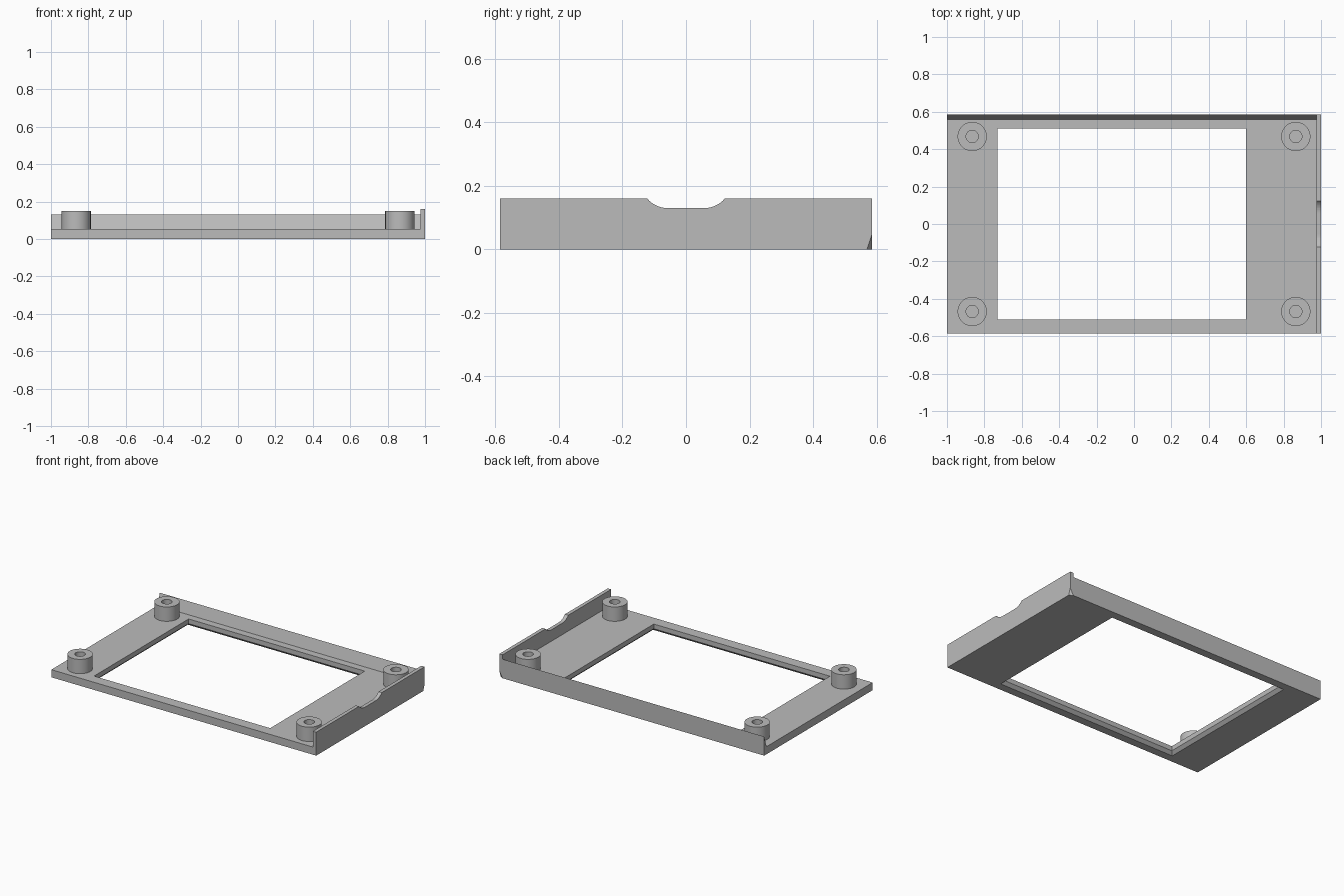
import bpy, bmesh, math
from mathutils import Vector

if "Cube" in bpy.data.objects:
    bpy.data.objects.remove(bpy.data.objects["Cube"], do_unlink=True)

grey = bpy.data.materials.new("plain grey")
grey.use_nodes = True
grey.diffuse_color = (0.5, 0.5, 0.5, 1)
grey.node_tree.nodes["Principled BSDF"].inputs["Base Color"].default_value = (0.5, 0.5, 0.5, 1)

HALF_Y, BASE, INNER_X = 0.585, 0.052, 0.975


def finish(name, bm):
    bmesh.ops.recalc_face_normals(bm, faces=bm.faces)
    mesh = bpy.data.meshes.new(name)
    bm.to_mesh(mesh)
    bm.free()
    mesh.materials.append(grey)
    ob = bpy.data.objects.new(name, mesh)
    bpy.context.collection.objects.link(ob)
    return ob


def bridge(bm, rings):
    """Join closed rings of points into one closed ring-shaped solid."""
    loops = [[bm.verts.new(p) for p in ring] for ring in rings]
    for a, b in zip(loops, loops[1:] + loops[:1]):
        for i in range(len(a)):
            j = (i + 1) % len(a)
            bm.faces.new((a[i], a[j], b[j], b[i]))


def prism(profile, x0, x1):
    """Extrude a (y, z) profile along x."""
    bm = bmesh.new()
    face = bm.faces.new([bm.verts.new((x0, y, z)) for y, z in profile])
    out = bmesh.ops.extrude_face_region(bm, geom=[face])
    moved = [v for v in out["geom"] if isinstance(v, bmesh.types.BMVert)]
    bmesh.ops.translate(bm, verts=moved, vec=(x1 - x0, 0, 0))
    return bm


# Frame plate with a window that is chamfered on the underside
def rect(x0, x1, y, z):
    return [(x0, -y, z), (x1, -y, z), (x1, y, z), (x0, y, z)]


def window(grow, z):
    return rect(-0.73 - grow, 0.60 + grow, 0.51 + grow, z)


bm = bmesh.new()
bridge(bm, [rect(-1, INNER_X, HALF_Y, 0), rect(-1, INNER_X, HALF_Y, BASE),
            window(0, BASE), window(0, 0.02), window(0.02, 0)])
finish("frame_plate", bm)

# Back lip, sloped on the inside
finish("back_lip", prism([(0.56, BASE), (HALF_Y, BASE), (HALF_Y, 0.13)], -1, INNER_X))

# Side wall with a rounded finger notch and one clipped lower corner
radius, flat, floor, top = 0.086, 0.057, 0.13, 0.16
sweep = math.acos(1 - (top - floor) / radius)
arc = [(flat + radius * math.sin(sweep * i / 8),
        floor + radius * (1 - math.cos(sweep * i / 8))) for i in range(9)]
profile = [(-HALF_Y, 0), (HALF_Y, 0), (HALF_Y, top)] + arc[::-1]
profile += [(-y, z) for y, z in arc] + [(-HALF_Y, top)]
bm = prism(profile, INNER_X, 1)
a, b, c = Vector((1, 0.57, 0)), Vector((1, HALF_Y, 0.045)), Vector((INNER_X + 0.001, HALF_Y, 0))
normal = (b - a).cross(c - a)
if normal.x < 0:
    normal.negate()
cut = bmesh.ops.bisect_plane(bm, geom=bm.verts[:] + bm.edges[:] + bm.faces[:],
                             plane_co=a, plane_no=normal, clear_outer=True)
edges = [e for e in cut["geom_cut"] if isinstance(e, bmesh.types.BMEdge)]
bmesh.ops.edgenet_fill(bm, edges=edges)
finish("side_wall", bm)


# Four hollow screw bosses
def circle(x, y, r, z, n=48):
    return [(x + r * math.cos(math.tau * i / n), y + r * math.sin(math.tau * i / n), z)
            for i in range(n)]


for sx, side in ((-1, "right"), (1, "left")):
    for sy, end in ((-1, "front"), (1, "back")):
        x, y = sx * 0.865, sy * 0.468
        bm = bmesh.new()
        bridge(bm, [circle(x, y, 0.078, BASE), circle(x, y, 0.078, 0.15),
                    circle(x, y, 0.033, 0.15), circle(x, y, 0.033, BASE)])
        boss = finish(f"screw_boss_{end}_{side}", bm)
        bpy.ops.object.select_all(action="DESELECT")
        boss.select_set(True)
        bpy.context.view_layer.objects.active = boss
        bpy.ops.object.shade_smooth_by_angle(angle=math.radians(30))
